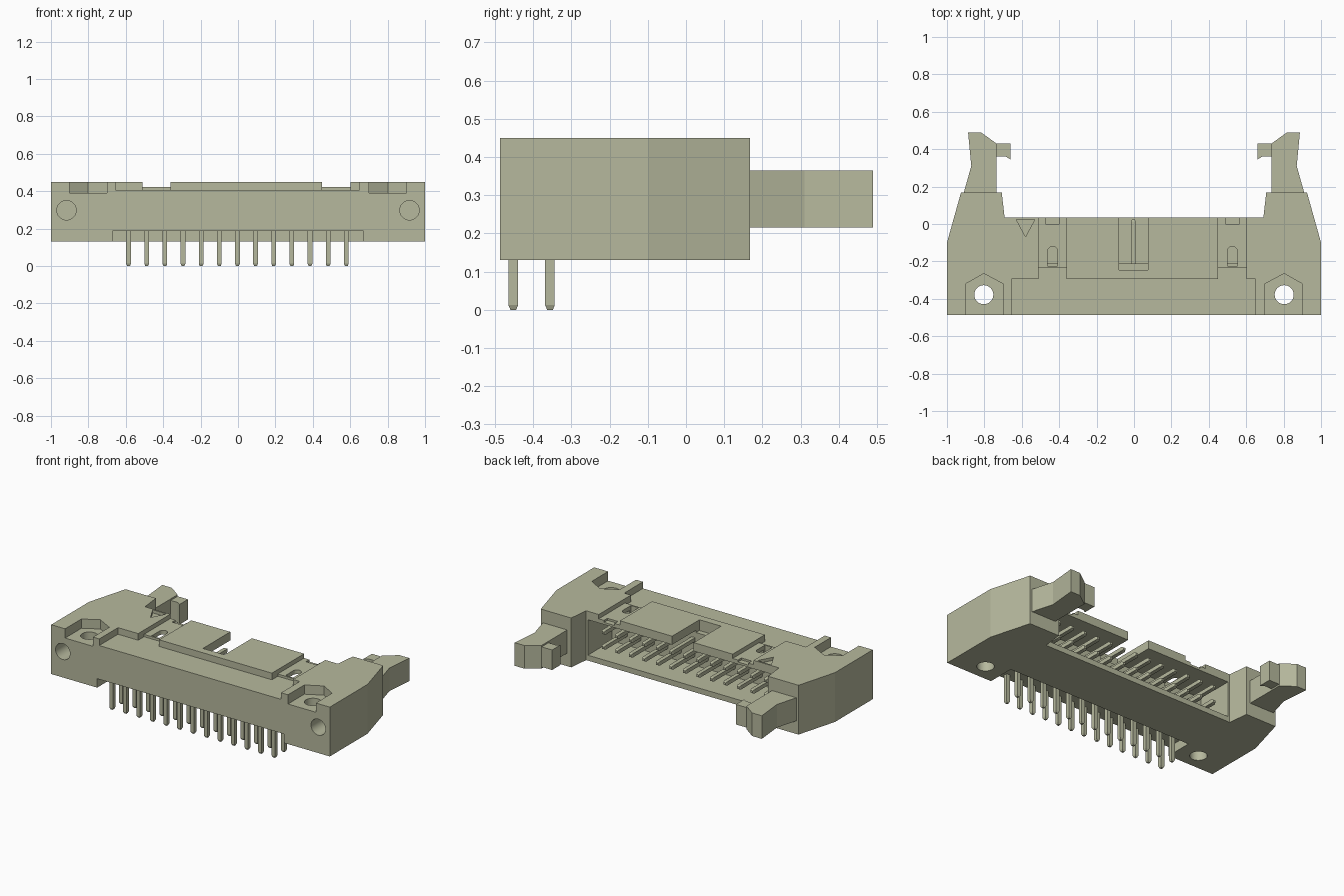
import bpy, bmesh, math
from mathutils import Vector

cube = bpy.data.objects.get("Cube")
if cube:
    bpy.data.objects.remove(cube, do_unlink=True)

COLOUR = (0.47, 0.485, 0.34, 1)
mat = bpy.data.materials.new("khaki_plastic")
mat.use_nodes = True
mat.diffuse_color = COLOUR
bsdf = next(n for n in mat.node_tree.nodes if n.type == 'BSDF_PRINCIPLED')
bsdf.inputs["Base Color"].default_value = COLOUR


def finish(bm, name):
    bmesh.ops.recalc_face_normals(bm, faces=bm.faces)
    mesh = bpy.data.meshes.new(name)
    bm.to_mesh(mesh)
    bm.free()
    mesh.materials.append(mat)
    ob = bpy.data.objects.new(name, mesh)
    bpy.context.collection.objects.link(ob)
    return ob


def prism(name, points, z0, z1):
    """Extrude a plan outline from z0 to z1."""
    bm = bmesh.new()
    face = bm.faces.new([bm.verts.new((x, y, z0)) for x, y in points])
    ext = bmesh.ops.extrude_face_region(bm, geom=[face])
    verts = [v for v in ext["geom"] if isinstance(v, bmesh.types.BMVert)]
    bmesh.ops.translate(bm, verts=verts, vec=(0, 0, z1 - z0))
    return finish(bm, name)


def box(name, x0, x1, y0, y1, z0, z1):
    return prism(name, [(x0, y0), (x1, y0), (x1, y1), (x0, y1)], z0, z1)


def circle(cx, cy, r, start=0, sweep=360, steps=32):
    angles = [math.radians(start + sweep * i / steps) for i in range(steps + (sweep < 360))]
    return [(cx + r * math.cos(a), cy + r * math.sin(a)) for a in angles]


def cut(target, cutter):
    """Subtract the cutter and throw it away."""
    mod = target.modifiers.new("cut", 'BOOLEAN')
    mod.operation = 'DIFFERENCE'
    mod.solver = 'EXACT'
    mod.object = cutter
    bpy.context.view_layer.objects.active = target
    bpy.ops.object.modifier_apply(modifier=mod.name)
    bpy.data.objects.remove(cutter, do_unlink=True)


def mirrored(points):
    return points + [(-x, y) for x, y in reversed(points)]


# Housing with a tower at each end
FRONT, LIP, TOP = -0.487, 0.035, 0.45
housing = prism("housing", mirrored([(1, FRONT), (1, -0.1), (0.925, 0.168),
                                     (0.707, 0.168), (0.692, LIP)]), 0.13, TOP)

# Plug cavity, open at the back
cut(housing, box("cavity", -0.68, 0.68, -0.21, 0.3, 0.165, 0.395))
# Lowered strip along the front of the roof, and the notch over the solder pins
cut(housing, box("front_strip", -0.655, 0.65, -0.6, -0.295, 0.407, 0.6))
cut(housing, box("pin_notch", -0.67, 0.67, -0.6, -0.31, 0, 0.188))
# Polarising slot in the roof
cut(housing, box("key_slot", -0.08, 0.075, -0.245, 0.2, 0.38, 0.6))

# Channels beside the raised roof plate, each with a round-ended slot
for x0, x1 in ((-0.51, -0.36), (0.45, 0.602)):
    mid = (x0 + x1) / 2
    cut(housing, box("channel", x0, x1, -0.235, 0.2, 0.422, 0.6))
    cut(housing, box("channel_step", x0, x1, -0.32, -0.235, 0.407, 0.6))
    slot = [(mid - 0.027, -0.225), (mid + 0.027, -0.225)] + circle(mid, -0.147, 0.027, 0, 180, 12)
    cut(housing, prism("slot", slot, 0.38, 0.6))
    cut(housing, box("lip_notch", mid - 0.038, mid + 0.038, 0, 0.2, 0.409, 0.6))

# First pin arrow
cut(housing, prism("arrow", [(-0.63, 0.025), (-0.58, -0.068), (-0.53, 0.025)], 0.43, 0.6))

# Mounting pockets, bolt holes and front holes
for s in (-1, 1):
    pocket = [(0.7, -0.6), (0.9, -0.6), (0.9, -0.32), (0.803, -0.265), (0.7, -0.32)]
    cut(housing, prism("pocket", [(s * x, y) for x, y in pocket], 0.39, 0.6))
    cut(housing, prism("bolt_hole", circle(s * 0.803, -0.378, 0.051), 0, 0.6))
    bore = prism("front_hole", circle(s * 0.917, 0.298, 0.052), 0, 0.25)
    for v in bore.data.vertices:
        v.co = Vector((v.co.x, v.co.z - 0.6, v.co.y))
    bore.data.flip_normals()
    cut(housing, bore)

bpy.ops.object.select_all(action='DESELECT')
housing.select_set(True)
bpy.context.view_layer.objects.active = housing
bpy.ops.object.shade_smooth_by_angle(angle=math.radians(15))

# Ejector latches with inward hooks
arm = [(0.735, 0.15), (0.915, 0.15), (0.87, 0.31), (0.887, 0.49),
       (0.818, 0.49), (0.735, 0.43)]
hook = [(0.74, 0.36), (0.74, 0.43), (0.66, 0.43), (0.66, 0.345), (0.685, 0.36)]
for s, side in ((-1, "right"), (1, "left")):
    prism(side + "_latch_arm", [(s * x, y) for x, y in arm], 0.215, 0.365)
    prism(side + "_latch_hook", [(s * x, y) for x, y in hook], 0.225, 0.355)


def pin(name, base, tip, half=0.0125):
    """Square pin with a tapered tip."""
    bm = bmesh.new()
    base, tip = Vector(base), Vector(tip)
    axis = (tip - base).normalized()
    u = Vector((1, 0, 0))
    w = axis.cross(u)
    rings = []
    for centre, size in ((base, half), (tip - axis * 0.012, half), (tip, half * 0.6)):
        rings.append([bm.verts.new(centre + u * a * size + w * b * size)
                      for a, b in ((-1, -1), (1, -1), (1, 1), (-1, 1))])
    for lower, upper in zip(rings, rings[1:]):
        for i in range(4):
            j = (i + 1) % 4
            bm.faces.new((lower[i], lower[j], upper[j], upper[i]))
    bm.faces.new(rings[0])
    bm.faces.new(rings[-1])
    return finish(bm, name)


# Two rows of thirteen right-angle pins
for row, y, z in (("outer", -0.452, 0.333), ("inner", -0.356, 0.236)):
    for i in range(13):
        x = -0.585 + 0.097 * i
        pin(row + "_solder_pin", (x, y, 0.25), (x, y, 0))
        pin(row + "_contact_pin", (x, -0.25, z), (x, 0.025, z))
